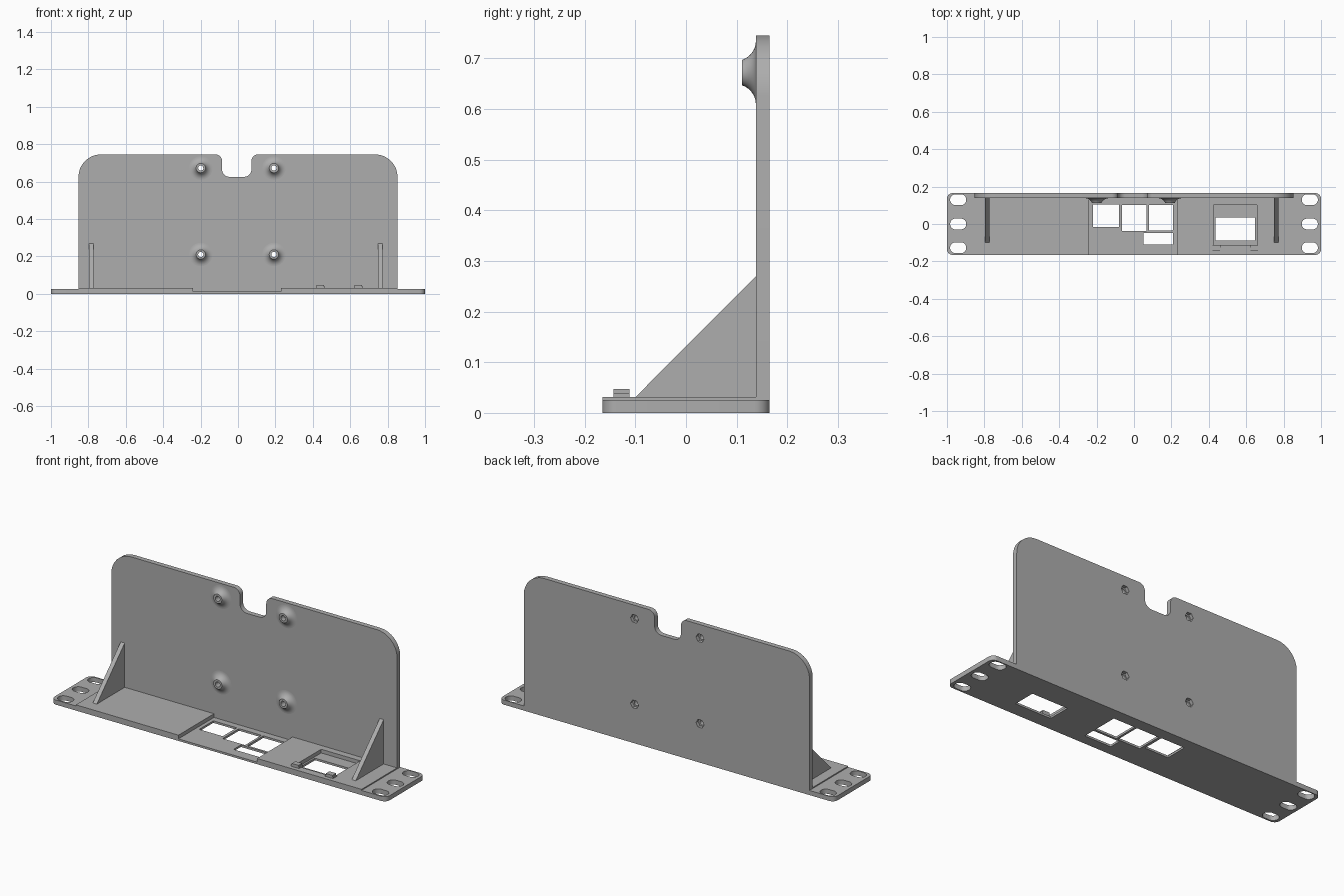
import bpy, bmesh, math
from mathutils import Vector

cube = bpy.data.objects.get("Cube")
if cube:
    bpy.data.objects.remove(cube)

grey = bpy.data.materials.new("plain grey")
grey.use_nodes = True
colour = (0.42, 0.42, 0.42, 1)
grey.diffuse_color = colour
grey.node_tree.nodes["Principled BSDF"].inputs["Base Color"].default_value = colour


def finish(name, bm):
    bmesh.ops.recalc_face_normals(bm, faces=bm.faces)
    mesh = bpy.data.meshes.new(name)
    bm.to_mesh(mesh)
    bm.free()
    mesh.materials.append(grey)
    ob = bpy.data.objects.new(name, mesh)
    bpy.context.collection.objects.link(ob)
    return ob


def fillet(corners, steps=8):
    """Round a polygon given as (u, v, radius) corners."""
    out = []
    for i, (u, v, r) in enumerate(corners):
        p = Vector((u, v))
        if r == 0:
            out.append(p)
            continue
        a = (Vector(corners[i - 1][:2]) - p).normalized()
        b = (Vector(corners[(i + 1) % len(corners)][:2]) - p).normalized()
        # right-angled corners only: the centre lies r along both edges
        c = p + (a + b) * r
        for k in range(steps + 1):
            t = k / steps * math.pi / 2
            out.append(c - b * r * math.cos(t) - a * r * math.sin(t))
    return out


def prism(name, outline, axis, lo, hi):
    """Extrude an outline along an axis from lo to hi."""
    place = {"x": lambda p, w: (w, p[0], p[1]),
             "y": lambda p, w: (p[0], w, p[1]),
             "z": lambda p, w: (p[0], p[1], w)}[axis]
    bm = bmesh.new()
    low = [bm.verts.new(place(p, lo)) for p in outline]
    high = [bm.verts.new(place(p, hi)) for p in outline]
    bm.faces.new(low)
    bm.faces.new(high)
    for i in range(len(low)):
        bm.faces.new((low[i - 1], low[i], high[i], high[i - 1]))
    return finish(name, bm)


def slab(name, x0, x1, y0, y1, z0, z1, r=0):
    corners = [(x0, y0, r), (x1, y0, r), (x1, y1, r), (x0, y1, r)]
    return prism(name, fillet(corners), "z", z0, z1)


def disc(u, v, r, n):
    return [(u + r * math.cos(2 * math.pi * k / n),
             v + r * math.sin(2 * math.pi * k / n)) for k in range(n)]


def combine(body, tool, operation):
    mod = body.modifiers.new("combine", "BOOLEAN")
    mod.operation, mod.solver, mod.object = operation, "EXACT", tool
    bpy.context.view_layer.objects.active = body
    bpy.ops.object.modifier_apply(modifier=mod.name)
    bpy.data.objects.remove(tool)


def smooth(ob):
    bpy.ops.object.select_all(action="DESELECT")
    ob.select_set(True)
    bpy.context.view_layer.objects.active = ob
    bpy.ops.object.shade_smooth_by_angle(angle=math.radians(30))


BACK, FACE, TOP = 0.165, 0.138, 0.745   # wall back, wall front, wall top
SIDE, DECK = 0.853, 0.031               # wall half width, raised deck height

# Base plate with rounded ends, and the raised deck on it
body = slab("bracket_body", -1, 1, -BACK, BACK, 0, 0.025, 0.03)
combine(body, slab("deck", -SIDE, SIDE, -BACK, BACK, 0, DECK), "UNION")

# Thin centre section
combine(body, slab("centre_cut", -0.24, 0.229, -0.3, FACE, 0.011, 0.1), "DIFFERENCE")

# Upright wall with rounded shoulders and a cable notch
n0, n1, nz = -0.085, 0.072, 0.625
wall = fillet([(-SIDE, 0, 0), (SIDE, 0, 0), (SIDE, TOP, 0.12),
               (n1, TOP, 0.035), (n1, nz, 0.04), (n0, nz, 0.04),
               (n0, TOP, 0.035), (-SIDE, TOP, 0.12)])
combine(body, prism("wall", wall, "y", FACE, BACK), "UNION")

# Mounting slots at both ends
for x in (-0.94, 0.94):
    for y in (-0.127, 0, 0.13):
        combine(body, slab("slot", x - 0.043, x + 0.043, y - 0.029, y + 0.029,
                           -0.1, 0.1, 0.0285), "DIFFERENCE")

# Port windows through the centre section
for x0, x1, y0, y1 in ((-0.22, -0.08, -0.016, 0.104), (-0.065, 0.068, -0.037, 0.102),
                       (0.08, 0.208, -0.035, 0.102), (0.05, 0.208, -0.11, -0.047)):
    combine(body, slab("window", x0, x1, y0, y1, -0.1, 0.1, 0.004), "DIFFERENCE")

# Jack socket: shallow recess with an opening in its floor
combine(body, slab("recess", 0.425, 0.658, -0.125, 0.102, 0.011, 0.1), "DIFFERENCE")
combine(body, slab("opening", 0.435, 0.648, -0.088, 0.035, -0.1, 0.1), "DIFFERENCE")

# Screw holes with hexagonal nut pockets at the back
HOLES = [(x, z) for x in (-0.199, 0.192) for z in (0.21, 0.672)]
for x, z in HOLES:
    combine(body, prism("bore", disc(x, z, 0.014, 24), "y", 0, 0.3), "DIFFERENCE")
    combine(body, prism("nut_pocket", disc(x, z, 0.024, 6), "y", 0.147, 0.3), "DIFFERENCE")
smooth(body)

# Flared bosses around the screw holes
profile = [(0.014, FACE), (0.014, 0.111)]
for k in range(9):
    t = math.asin(0.325) + (math.pi / 2 - math.asin(0.325)) * k / 8
    profile.append((0.063 - 0.04 * math.cos(t), 0.098 + 0.04 * math.sin(t)))
for i, (x, z) in enumerate(HOLES):
    bm = bmesh.new()
    rings = [[bm.verts.new((u, y, v)) for u, v in disc(x, z, r, 32)] for r, y in profile]
    for a, b in zip(rings, rings[1:] + rings[:1]):
        for k in range(32):
            bm.faces.new((a[k - 1], a[k], b[k], b[k - 1]))
    smooth(finish(f"boss_{i + 1}", bm))

# Triangular braces between deck and wall
for name, x in (("right_brace", -0.797), ("left_brace", 0.749)):
    prism(name, [(-0.1, DECK), (FACE, DECK), (FACE, 0.27)], "x", x, x + 0.024)

# Retaining clips and the bar between them
for name, x in (("right_clip", 0.417), ("left_clip", 0.62)):
    slab(name, x, x + 0.048, -0.143, -0.112, DECK - 0.008, 0.039)
    slab(name + "_cap", x + 0.004, x + 0.044, -0.143, -0.112, 0.039, 0.047)
slab("clip_bar", 0.425, 0.658, -0.125, -0.112, 0.011, DECK - 0.004)
